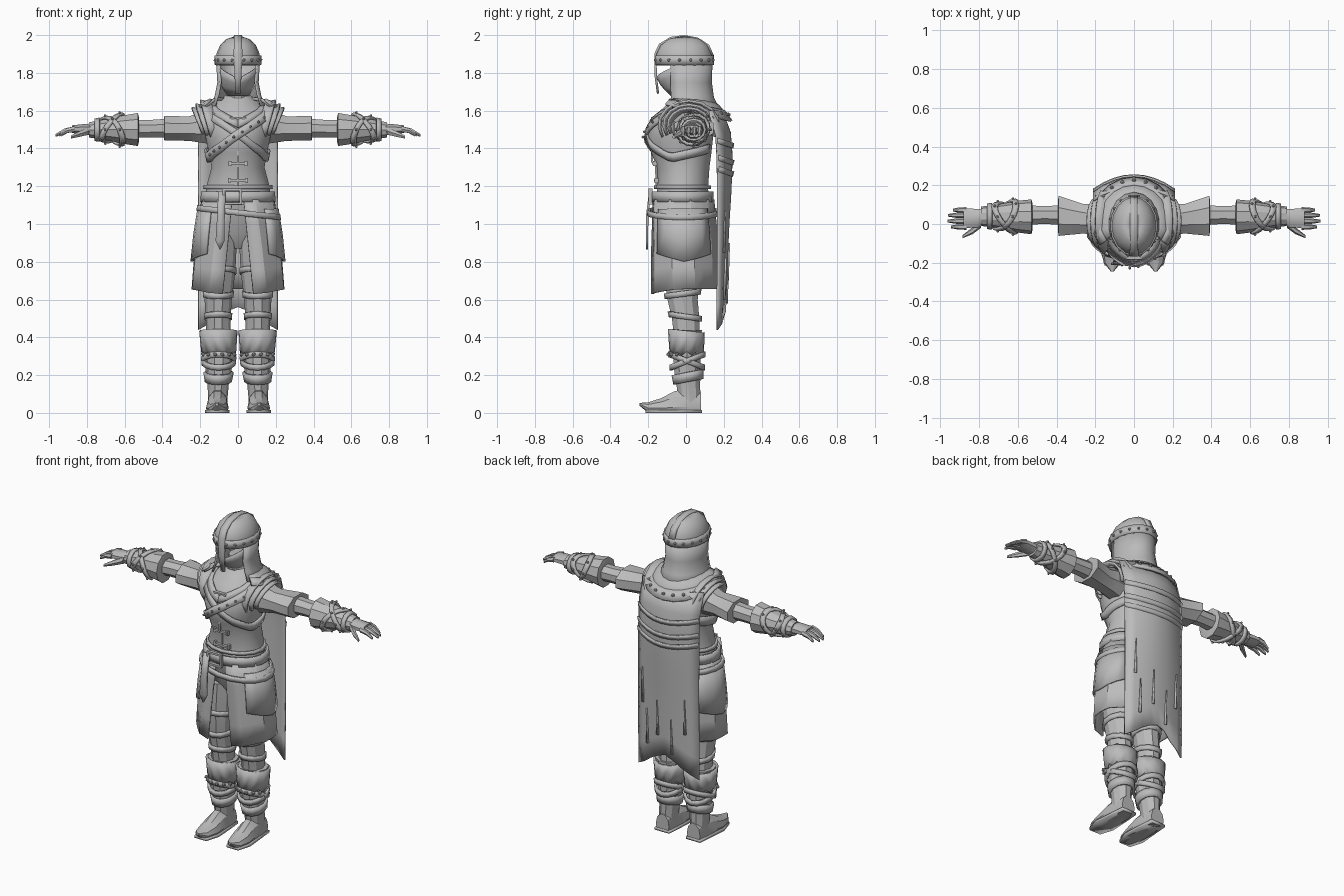
import bpy, bmesh
from math import sin, cos, pi, radians
from mathutils import Vector, Matrix

cube = bpy.data.objects.get("Cube")
if cube:
    bpy.data.objects.remove(cube)

grey = bpy.data.materials.new("plain grey")
grey.use_nodes = True
GREY = (0.5, 0.5, 0.5, 1)
grey.diffuse_color = GREY
grey.node_tree.nodes["Principled BSDF"].inputs["Base Color"].default_value = GREY


def finish(name, bm, mirror=False, thick=0):
    bmesh.ops.remove_doubles(bm, verts=bm.verts, dist=1e-4)
    bmesh.ops.recalc_face_normals(bm, faces=bm.faces)
    me = bpy.data.meshes.new(name)
    bm.to_mesh(me)
    bm.free()
    me.materials.append(grey)
    ob = bpy.data.objects.new(name, me)
    bpy.context.collection.objects.link(ob)
    bpy.ops.object.select_all(action='DESELECT')
    ob.select_set(True)
    bpy.context.view_layer.objects.active = ob
    bpy.ops.object.shade_smooth_by_angle(angle=radians(28))
    if thick:
        m = ob.modifiers.new("thickness", 'SOLIDIFY')
        m.thickness, m.offset = thick, 0
    if mirror:
        ob.modifiers.new("mirror", 'MIRROR')
    return ob


def lerp(t, table):
    # table rows start with the position along the axis, in rising order
    t = min(max(t, table[0][0]), table[-1][0])
    for p, q in zip(table, table[1:]):
        if t <= q[0]:
            k = (t - p[0]) / (q[0] - p[0])
            return [u + (v - u) * k for u, v in zip(p[1:], q[1:])]


def surface(rings, axis='Z'):
    # rings: position, centre u, centre v, radius u, radius v
    rings = sorted(rings)

    def point(a, t, off=0):
        cu, cv, ru, rv = lerp(t, rings)
        u, v = cu + (ru + off) * sin(a), cv - (rv + off) * cos(a)
        p = {'Z': (u, v, t), 'X': (t, u, v), 'Y': (u, t, v)}[axis]
        return Vector((p[0], p[1], max(p[2], 0)))
    point.steps = [r[0] for r in rings]
    return point


def sheet(name, rows, thick=0.01, mirror=False, cap=False):
    bm = bmesh.new()
    grid = [[bm.verts.new(p) for p in row] for row in rows]
    for r, s in zip(grid, grid[1:]):
        for i in range(len(r) - 1):
            bm.faces.new((r[i], r[i + 1], s[i + 1], s[i]))
    if cap:
        for r in (grid[0], grid[-1]):
            bm.faces.new(r[:-1])
    return finish(name, bm, mirror, thick)


def loft(name, rings, axis='Z', n=12, mirror=False):
    f = surface(rings, axis)
    rows = [[f(2 * pi * (i + 0.5) / n, t) for i in range(n + 1)] for t in f.steps]
    sheet(name, rows, 0, mirror, True)
    return f


def strap(name, f, path, w, off=0.008, n=20, mirror=False, thick=0.014):
    # path: rows of (angle, position) in rising angle
    a0, a1 = path[0][0], path[-1][0]
    angles = [a0 + (a1 - a0) * i / n for i in range(n + 1)]
    rows = [[f(a, lerp(a, path)[0] + d, off) for a in angles] for d in (w / 2, -w / 2)]
    return sheet(name, rows, thick, mirror)


def boxes(name, items, mirror=False, bevel=0):
    bm = bmesh.new()
    for c, s in items:
        bmesh.ops.create_cube(bm, size=1, matrix=Matrix.Translation(c) @ Matrix.Diagonal((*s, 1)))
    return finish(name, bm, mirror)


def studs(name, pts, r=0.009, mirror=False):
    bm = bmesh.new()
    for p in pts:
        bmesh.ops.create_icosphere(bm, subdivisions=1, radius=r, matrix=Matrix.Translation(p))
    return finish(name, bm, mirror)


def span(a, b, n):
    return [a + (b - a) * i / n for i in range(n + 1)]


# Torso, neck and pelvis
torso = loft("tunic", [(1.1, 0, -.018, .18, .14), (1.2, 0, -.018, .17, .138), (1.3, 0, -.015, .143, .142),
                       (1.38, 0, -.025, .158, .163), (1.46, 0, -.03, .175, .177), (1.54, 0, -.02, .185, .165),
                       (1.6, 0, 0, .165, .14), (1.65, 0, .015, .11, .095), (1.68, 0, .015, .07, .07)], n=16)
loft("neck", [(1.6, 0, 0, .08, .08), (1.68, 0, -.005, .058, .06), (1.75, 0, 0, .05, .06)], n=10)
loft("pelvis", [(.87, 0, 0, .04, .06), (.95, 0, 0, .15, .11), (1.12, 0, -.015, .17, .13)])

# Helmet with riveted brow band, ridge and nose guard
dome_rings = [(1.84, 0, -.01, .113, .146), (1.9, 0, -.01, .112, .146), (1.945, 0, -.01, .092, .124),
              (1.975, 0, -.01, .062, .088), (1.99, 0, -.01, .02, .03)]
dome = surface(dome_rings)
sheet("helmet_dome", [[dome(a, t) for a in span(0, 2 * pi, 16)] for t in dome.steps], .006)
strap("brow_band", dome, [(0, 1.868), (2 * pi, 1.868)], .05, .004, 16)
studs("brow_rivets", [dome(a, 1.868, .01) for a in span(.26, 2 * pi - .26, 15)], .009)
ridge = [(-.148, 1.69, .012), (-.16, 1.78, .018), (-.162, 1.9, .023), (-.138, 1.95, .022), (-.08, 1.985, .021),
         (-.01, 1.994, .02), (.06, 1.982, .02), (.118, 1.944, .02), (.142, 1.89, .02)]
sheet("helmet_ridge", [[(-w, y, z), (w, y, z)] for y, z, w in ridge], .012)
mask = surface([(1.68, 0, -.01, .06, .07), (1.73, 0, -.01, .088, .12), (1.78, 0, -.01, .1, .146),
                (1.85, 0, -.01, .11, .142)])
sheet("face_mask", [[mask(a, 1.68 + k * (.09 + .07 * abs(a) / 1.35)) for a in span(-1.35, 1.35, 10)]
                    for k in span(0, 1, 3)], .006)
guard = surface([(1.61, 0, .005, .148, .168), (1.67, 0, -.005, .122, .148), (1.75, 0, -.01, .106, .142),
                 (1.85, 0, -.01, .112, .145)])
sheet("neck_guard", [[guard(a, z + .035 * k * max(0, cos(a))) for a in span(1.05, 2 * pi - 1.05, 12)]
                     for z, k in ((1.61, 1), (1.67, 1), (1.75, 0), (1.85, 0))], .01)

# Studded mantle over the shoulders
mantle_angles = span(.95, 2 * pi - .95, 14)


def mantle(a, rx, ry, z, drop):
    return Vector((rx * sin(a), .02 - ry * cos(a), z + drop * cos(a)))


sheet("mantle", [[mantle(a, *r) for a in mantle_angles] for r in
                 ((.09, .085, 1.665, 0), (.155, .15, 1.645, .02), (.205, .21, 1.6, .05))], .016)
sheet("mantle_edge", [[mantle(a, *r) for a in mantle_angles] for r in
                      ((.175, .18, 1.637, .038), (.215, .22, 1.6, .055))], .014)
studs("mantle_studs", [mantle(a, .198, .205, 1.625, .046) for a in span(1.3, 2 * pi - 1.3, 12)], .011)

# Crossed chest straps and tunic fastenings
cross = [(-2.6, 1.4), (-1.2, 1.35), (-.5, 1.41), (0, 1.475), (.5, 1.535), (1.15, 1.6)]
strap("studded_strap", torso, cross, .055, .012)
strap("plain_strap", torso, [(-a, z) for a, z in reversed(cross)], .045, .006)
strap("collar_flap", torso, [(0, 1.53), (.5, 1.575), (1.2, 1.625)], .04, .006, 8, True)
studs("strap_studs", [torso(a, lerp(a, cross)[0], .022) for a in span(-1, 1, 9)], .008)
boxes("toggles", [(torso(0, z, .004), (.085, .02, .012)) for z in (1.23, 1.32, 1.56)]
      + [(torso(s * .28, z, .006), (.014, .02, .028)) for z in (1.23, 1.32) for s in (-1, 1)])
boxes("front_seam", [(torso(0, z, 0), (.01, .012, .07)) for z in (1.24, 1.3, 1.36)])
strap("tunic_hem", torso, [(0, 1.195), (2 * pi, 1.195)], .02, .006, 16)

# Split skirt with hip flaps
skirt = surface([(.63, 0, -.012, .243, .18), (.9, 0, -.012, .222, .172), (1.12, 0, -.018, .187, .155)])
rows = []
for k in span(0, 1, 4):
    edge = .34 - .18 * k
    rows.append([skirt(a, 1.13 * k + (1 - k) * (.655 - .03 * max(0, cos(a)) ** 2), .008 * (i % 2))
                 for i, a in enumerate(span(edge, 2 * pi - edge, 18))])
sheet("skirt", rows, .01)
sheet("hip_flap", [[skirt(a, k * 1.08 + (1 - k) * (.8 + .05 * abs(a - 1.6)), .016) for a in span(.75, 2.4, 6)]
                   for k in (0, .5, 1)], .012, True)
strap("waist_belt", torso, [(0, 1.145), (2 * pi, 1.145)], .055, .018, 18)
low = [(a, 1.06 - .025 * sin(a)) for a in span(0, 2 * pi, 16)]
strap("low_belt", skirt, low, .03, .022, 18)
boxes("buckle", [((-.03 + dx, -.188, 1.145 + dz), s) for dx, dz, s in
                 ((-.045, 0, (.012, .02, .08)), (.045, 0, (.012, .02, .08)),
                  (0, .036, (.1, .02, .012)), (0, -.036, (.1, .02, .012)))])
sheet("belt_tail", [[(x - w, y, z), (x + w, y, z)] for x, y, z, w in
                    ((-.085, -.19, 1.17, .02), (-.09, -.205, 1.05, .02), (-.095, -.207, .91, .024),
                     (-.095, -.207, .865, .002))], .012)

# Cape with ragged hem, gathered folds and slits
spine = [(.4, .165, .2), (.97, .17, .222), (1.2, .168, .238), (1.4, .165, .242), (1.52, .155, .228), (1.6, .12, .19)]


def cape(u, z, off=0):
    side, mid = lerp(z, spine)
    return Vector((.21 * u, side + (mid - side) * (1 - u * u) + off, z))


hem = [.44, .47, .5, .54, .56, .54, .51, .47, .44]
sheet("cape", [[cape(i / 4 - 1, h + (1.6 - h) * k, .004 * (i % 2)) for i, h in enumerate(hem)]
               for k in span(0, 1, 9)], .01)
for z in (1.44, 1.35, 1.29):
    sheet("cape_fold", [[cape(u, z + d - .025 * (1 - u * u), .008 + d / 4) for u in span(-1, 1, 8)]
                        for d in (.014, -.014)], .01)
for u, z in ((-.65, .82), (-.25, .68), (.2, .78), (.6, .7), (.75, .95)):
    sheet("cape_slit", [[cape(u - w, z + d, .01), cape(u + w, z + d, .01)]
                        for d, w in ((-.1, .035), (0, .02), (.12, .002))], .012)

# Arms: layered shoulder pads, flared sleeve, inner sleeve
for r, x in ((.128, .2), (.108, .225), (.09, .245)):
    pad = [[Vector((x - d - .035 * (1 + cos(a)), .015 + 1.25 * q * sin(a), 1.525 - q * cos(a)))
            for a in span(pi - 2.1, pi + 2.1, 10)] for d, q in ((.1, r - .035), (.03, r - .006), (0, r))]
    sheet("shoulder_pad", pad, .012, True)
loft("sleeve", [(.1, .0, 1.51, .1, .1), (.2, .022, 1.51, .088, .085), (.26, .027, 1.505, .082, .07),
                (.39, .042, 1.507, .112, .07), (.392, .042, 1.507, .09, .055)], 'X', 8, True)
loft("inner_sleeve", [(.37, .045, 1.507, .055, .055), (.46, .047, 1.505, .05, .05),
                      (.57, .045, 1.503, .055, .05)], 'X', 8, True)

# Bracers with crossed studded straps
bracer = loft("bracer", [(.525, .037, 1.5, .07, .07), (.53, .037, 1.5, .09, .092), (.6, .038, 1.5, .082, .08),
                         (.7, .04, 1.5, .062, .058), (.79, .04, 1.498, .05, .042)], 'X', 10, True)
for s in (1, -1):
    turn = [(a, .665 + s * .06 * cos(a / 1)) if s > 0 else (a, .665 - .06 * cos(a)) for a in span(0, 2 * pi, 16)]
    wrap = [(a, .665 + s * .055 * sin(a + pi / 2 + .8)) for a in span(0, 2 * pi, 16)]
    strap("bracer_strap", bracer, wrap, .03, .006, 16, True)
    studs("bracer_studs", [bracer(a, t, .016) for a, t in wrap[::2]], .008, True)
strap("wrist_band", bracer, [(0, .745), (2 * pi, .745)], .025, .005, 12, True)

# Hands
loft("palm", [(.76, .04, 1.5, .042, .035), (.81, .03, 1.502, .052, .03), (.88, .03, 1.502, .055, .022)], 'X', 8, True)
for y, tip in ((-.015, .945), (.015, .965), (.045, .96), (.072, .935)):
    d = tip - .87
    loft("finger", [(.865, y, 1.503, .015, .017), (.87 + d * .5, y, 1.494, .014, .014),
                    (tip, y, 1.47, .007, .008)], 'X', 6, True)
loft("thumb", [(.79, .0, 1.492, .02, .022), (.835, -.035, 1.478, .018, .018),
               (.885, -.065, 1.46, .008, .009)], 'X', 6, True)

# Legs and knee wraps
leg = loft("leg", [(.4, .103, .005, .065, .072), (.5, .105, -.002, .066, .076), (.6, .105, -.018, .072, .084),
                   (.75, .1, -.022, .086, .1), (.95, .092, -.01, .088, .11)], n=10, mirror=True)
for z, tilt in ((.51, .012), (.63, -.012), (.75, .015)):
    strap("leg_wrap", leg, [(a, z + tilt * cos(a)) for a in span(0, 2 * pi, 10)], .03, .004, 10, True)

# Boots: shaft, cuffs, straps, foot
shaft = loft("boot_shaft", [(.05, .108, .02, .05, .06), (.15, .105, .012, .056, .066), (.2, .103, .008, .066, .072),
                            (.3, .102, .005, .076, .076), (.44, .104, .002, .09, .086)], n=10, mirror=True)
cuff = surface([(.3, .102, .004, .085, .084), (.44, .104, .002, .096, .092)])
sheet("boot_cuff", [[cuff(a, t + (.02 * (i % 2) if t < .4 else .01 * cos(a)))
                     for i, a in enumerate(span(0, 2 * pi, 20))] for t in (.305, .37, .435)], .012, True)
for s in (1, -1):
    strap("boot_strap", shaft, [(a, .275 + s * .035 * cos(a)) for a in span(0, 2 * pi, 14)], .03, .014, 14, True)
strap("ankle_cuff", shaft, [(a, .19 - .015 * cos(a)) for a in span(0, 2 * pi, 12)], .05, .006, 12, True)
studs("boot_studs", [shaft(a, .31, .022) for a in span(-1, 1, 5)], .012, True)
loft("foot", [(-.245, .112, .045, .008, .008), (-.2, .112, .026, .045, .032), (-.13, .11, .025, .06, .056),
              (-.06, .108, .03, .058, .09), (.02, .108, .03, .054, .1), (.08, .108, .04, .046, .07)], 'Y', 10, True)
sole = surface([(-.215, .111, 0, .04, 0), (-.13, .11, 0, .066, 0), (-.02, .108, 0, .058, 0), (.085, .108, 0, .05, 0)], 'Y')
sheet("sole", [[sole(a, t) + Vector((0, 0, .008)) for a in (-pi / 2, pi / 2)] for t in sole.steps], .016, True)
